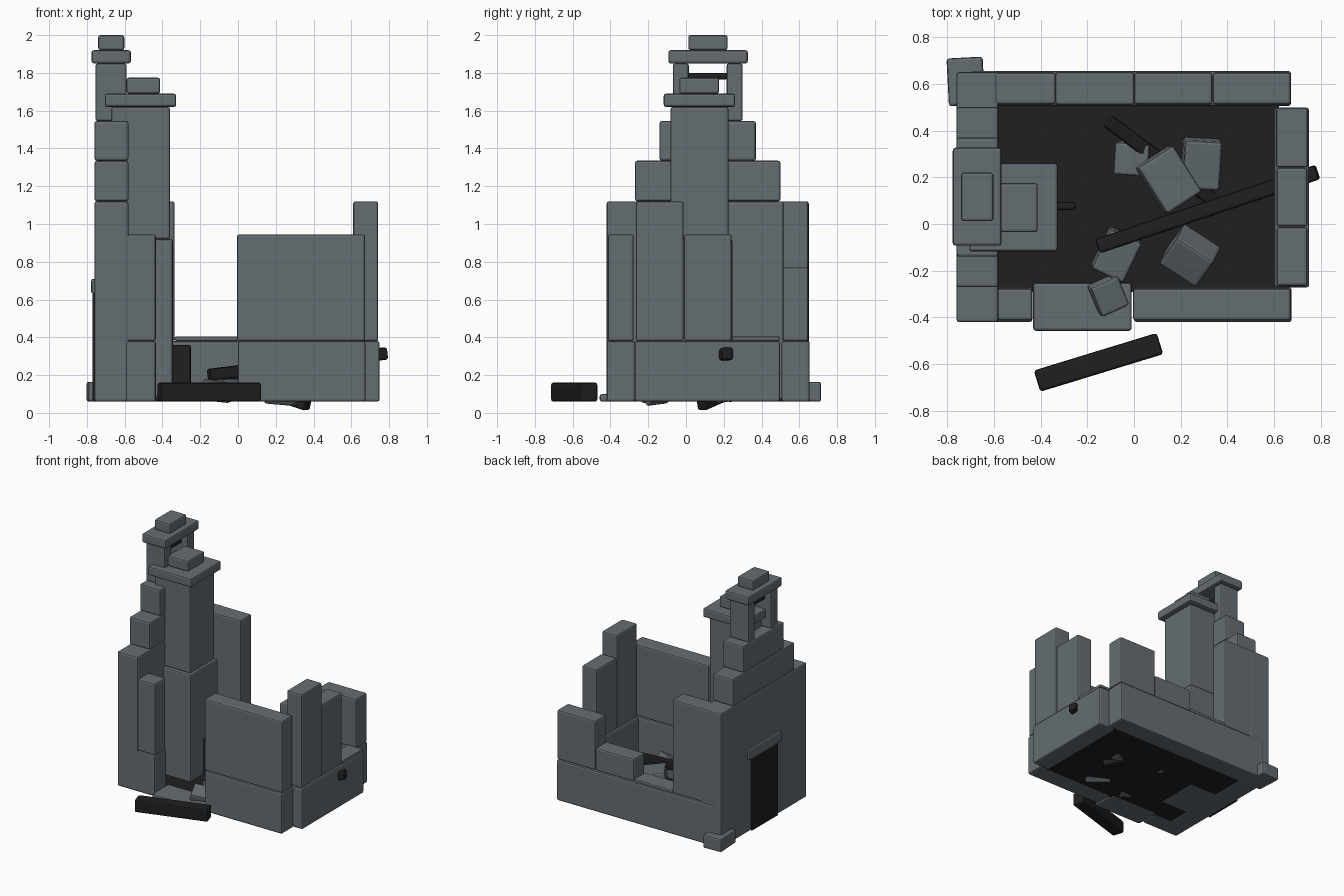
import bpy, bmesh, math
from mathutils import Vector, Matrix, Euler

if "Cube" in bpy.data.objects:
    bpy.data.objects.remove(bpy.data.objects["Cube"])


def material(name, rgb):
    m = bpy.data.materials.new(name)
    m.diffuse_color = (*rgb, 1)
    m.use_nodes = True
    m.node_tree.nodes["Principled BSDF"].inputs["Base Color"].default_value = m.diffuse_color
    return m


STONE = material("slate_stone", (0.13, 0.155, 0.17))
DARK = material("charred_black", (0.014, 0.014, 0.014))


def block(name, size, matrix, mat, bevel=0.012):
    """Box with softly bevelled edges."""
    bm = bmesh.new()
    bmesh.ops.create_cube(bm, size=1, matrix=Matrix.Diagonal((*size, 1)))
    w = min(bevel, min(size) * 0.3)
    if w > 0:
        bmesh.ops.bevel(bm, geom=bm.edges[:], offset=w, segments=2,
                        profile=0.5, affect='EDGES')
    me = bpy.data.meshes.new(name)
    bm.to_mesh(me)
    bm.free()
    me.materials.append(mat)
    ob = bpy.data.objects.new(name, me)
    ob.matrix_world = matrix
    bpy.context.collection.objects.link(ob)
    return ob


def box(name, x, y, z, mat=STONE, bevel=0.012):
    """Axis-aligned block from (min, max) ranges."""
    c = [(a + b) / 2 for a, b in (x, y, z)]
    return block(name, [b - a for a, b in (x, y, z)], Matrix.Translation(c), mat, bevel)


def loose(name, centre, size, turn, mat=STONE):
    """Fallen block, turn is x, y, z rotation in degrees."""
    rot = Euler([math.radians(a) for a in turn]).to_matrix().to_4x4()
    return block(name, size, Matrix.Translation(centre) @ rot, mat)


def beam(name, p, q, w):
    """Square timber between two points."""
    p, q = Vector(p), Vector(q)
    rot = (q - p).to_track_quat('X', 'Z').to_matrix().to_4x4()
    return block(name, ((q - p).length, w, w), Matrix.Translation((p + q) / 2) @ rot, DARK)


# Floor
box("floor", (-0.6, 0.62), (-0.29, 0.53), (0.062, 0.08), DARK, 0)

# West gable: wall, steps, bell cote
box("gable_wall", (-0.76, -0.58), (-0.42, 0.65), (0.06, 1.12))
box("gable_step_lower", (-0.76, -0.58), (-0.27, 0.50), (1.12, 1.335))
box("gable_step_upper", (-0.76, -0.58), (-0.14, 0.37), (1.335, 1.545))
for y in (-0.07, 0.215):
    box("bell_post", (-0.755, -0.59), (y, y + 0.085), (1.545, 1.85))
box("bell_bar", (-0.70, -0.64), (0.01, 0.22), (1.765, 1.80), DARK)
box("bell_cap", (-0.775, -0.567), (-0.093, 0.327), (1.85, 1.92))
box("bell_cap_top", (-0.74, -0.602), (0.012, 0.22), (1.92, 2.0))

# West doorway and its lintel
box("west_doorway", (-0.769, -0.758), (-0.045, 0.275), (0.06, 0.63), DARK, 0)
box("west_lintel", (-0.777, -0.74), (-0.09, 0.32), (0.63, 0.71))

# Chimney stack with cap and hearth plate
box("chimney_base", (-0.69, -0.345), (-0.10, 0.245), (0.06, 0.92))
box("chimney_shaft", (-0.67, -0.36), (-0.082, 0.225), (0.92, 1.62))
box("chimney_cap", (-0.705, -0.327), (-0.118, 0.26), (1.62, 1.69))
box("chimney_cap_top", (-0.59, -0.412), (-0.035, 0.175), (1.69, 1.775))
box("hearth_plate", (-0.40, -0.25), (0.06, 0.095), (0.06, 0.36), DARK)

# North wall: base and broken segments
box("north_base", (-0.70, 0.672), (0.505, 0.655), (0.06, 0.38))
box("north_segment", (-0.60, -0.335), (0.512, 0.648), (0.38, 1.12))
for i, top in enumerate((0.405, 0.56, 0.77)):
    x = -0.335 + i * 0.336
    box("north_segment", (x, x + 0.335), (0.512, 0.648), (0.38, top))

# East wall: base and broken segments
box("east_base", (0.60, 0.75), (-0.272, 0.498), (0.06, 0.38))
for i, top in enumerate((1.12, 0.945, 0.405)):
    y = -0.265 + i * 0.254
    box("east_segment", (0.61, 0.742), (y, y + 0.252), (0.38, top))

# South wall on both sides of the entrance
box("south_base_east", (0.0, 0.675), (-0.42, -0.27), (0.06, 0.38))
box("south_wall_east", (-0.005, 0.672), (-0.413, -0.277), (0.38, 0.945))
box("south_base_west", (-0.60, -0.435), (-0.42, -0.27), (0.06, 0.38))
box("south_wall_west", (-0.60, -0.435), (-0.413, -0.277), (0.38, 0.945))
box("threshold", (-0.432, -0.01), (-0.457, -0.252), (0.06, 0.10))

# Fallen stones
loose("corner_stone", (-0.72, 0.61, 0.112), (0.155, 0.205, 0.105), (0, 0, 3))
loose("rubble", (0.147, 0.19, 0.22), (0.18, 0.235, 0.10), (6, 8, 33))
loose("rubble", (0.288, 0.258, 0.13), (0.16, 0.21, 0.12), (8, 5, -3))
loose("rubble", (-0.005, 0.28, 0.12), (0.15, 0.14, 0.10), (5, -7, -4))
loose("rubble", (0.24, -0.135, 0.14), (0.19, 0.16, 0.14), (32, 4, -33))
loose("rubble", (-0.075, -0.13, 0.12), (0.15, 0.19, 0.10), (8, 6, -25))
loose("rubble", (-0.11, -0.305, 0.12), (0.13, 0.14, 0.08), (14, 8, 24))

# Charred roof timbers and the fallen plank outside
beam("roof_beam_long", (-0.155, -0.095, 0.20), (0.785, 0.222, 0.315), 0.065)
beam("roof_beam_short", (-0.11, 0.44, 0.20), (0.37, 0.08, 0.042), 0.062)
loose("fallen_plank", (-0.152, -0.592, 0.11), (0.55, 0.095, 0.10), (0, 0, 17), DARK)
